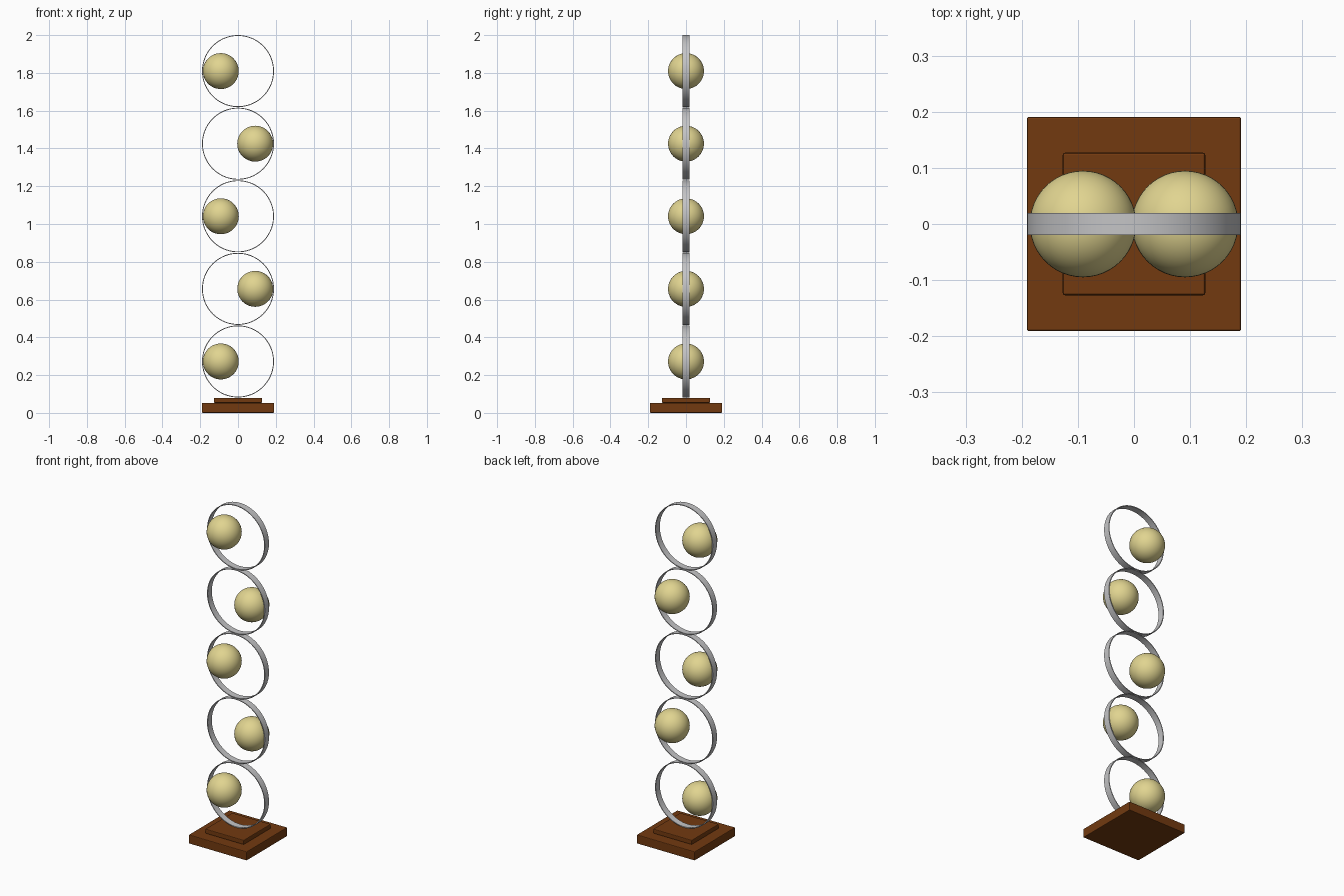
import bpy, bmesh, math

if "Cube" in bpy.data.objects:
    bpy.data.objects.remove(bpy.data.objects["Cube"])


def material(name, rgb):
    m = bpy.data.materials.new(name)
    m.diffuse_color = (*rgb, 1)
    m.use_nodes = True
    m.node_tree.nodes["Principled BSDF"].inputs["Base Color"].default_value = m.diffuse_color
    return m


WOOD = material("brown wood", (0.17, 0.042, 0.005))
METAL = material("silver metal", (0.55, 0.55, 0.56))
CREAM = material("pale yellow", (0.75, 0.66, 0.28))


def make_object(name, bm, mat, location, smooth=True):
    bmesh.ops.recalc_face_normals(bm, faces=bm.faces)
    me = bpy.data.meshes.new(name)
    bm.to_mesh(me)
    bm.free()
    me.materials.append(mat)
    ob = bpy.data.objects.new(name, me)
    ob.location = location
    bpy.context.collection.objects.link(ob)
    if smooth:
        bpy.context.view_layer.objects.active = ob
        ob.select_set(True)
        bpy.ops.object.shade_smooth_by_angle(angle=math.radians(35))
        ob.select_set(False)
    return ob


def slab(name, half, z0, z1):
    bm = bmesh.new()
    bmesh.ops.create_cube(bm, size=1)
    bmesh.ops.scale(bm, verts=bm.verts, vec=(2 * half, 2 * half, z1 - z0))
    bmesh.ops.bevel(bm, geom=bm.edges[:], offset=0.004, segments=2,
                    profile=0.5, affect='EDGES')
    return make_object(name, bm, WOOD, (0, 0, (z0 + z1) / 2), smooth=False)


def ring(name, z, outer=0.1905, inner=0.186, half_width=0.0195, sides=96):
    # rectangular section swept round the y axis
    bm = bmesh.new()
    section = [(inner, -half_width), (outer, -half_width),
               (outer, half_width), (inner, half_width)]
    loops = []
    for i in range(sides):
        a = 2 * math.pi * i / sides
        loops.append([bm.verts.new((r * math.cos(a), y, r * math.sin(a)))
                      for r, y in section])
    for i in range(sides):
        p, q = loops[i], loops[(i + 1) % sides]
        for k in range(4):
            j = (k + 1) % 4
            bm.faces.new((p[k], p[j], q[j], q[k]))
    return make_object(name, bm, METAL, (0, 0, z))


def ball(name, x, z):
    bm = bmesh.new()
    bmesh.ops.create_uvsphere(bm, u_segments=48, v_segments=24, radius=0.095)
    return make_object(name, bm, CREAM, (x, 0, z))


# stepped base
slab("base_lower", 0.191, 0.0, 0.053)
slab("base_upper", 0.127, 0.053, 0.08)

# stacked rings, each holding a ball on alternating sides
for n in range(5):
    z = 1.8095 - 0.3843 * (4 - n)
    ring(f"ring_{n + 1}", z)
    ball(f"ball_{n + 1}", -0.091 if n % 2 == 0 else 0.091, z)
